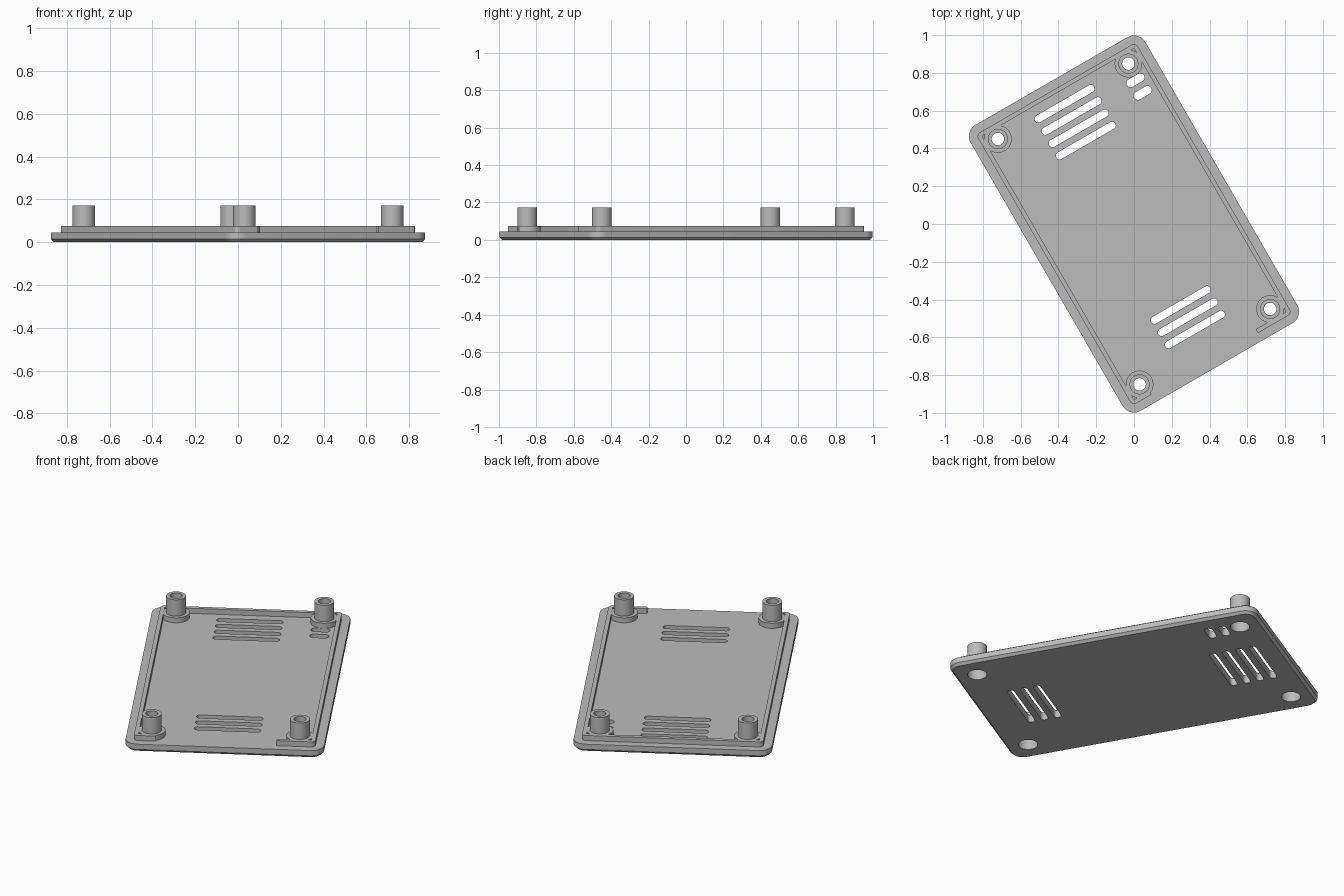
import bpy
import bmesh
from math import cos, sin, pi, radians

cube = bpy.data.objects.get("Cube")
if cube:
    bpy.data.objects.remove(cube, do_unlink=True)

TURN = radians(30)          # the cover lies diagonally on the ground
PLATE_TOP, LIP_TOP, POST_TOP = 0.045, 0.075, 0.172
POSTS = [(sx * 0.399, sy * 0.75) for sx in (-1, 1) for sy in (-1, 1)]
BORE = 0.052

grey = bpy.data.materials.new("plain grey")
grey.use_nodes = True
grey.diffuse_color = (0.5, 0.5, 0.5, 1)
grey.node_tree.nodes["Principled BSDF"].inputs["Base Color"].default_value = grey.diffuse_color


def finish(name, bm, location=(0, 0, 0)):
    """Turn a bmesh into a grey object rotated with the cover."""
    bmesh.ops.recalc_face_normals(bm, faces=bm.faces)
    mesh = bpy.data.meshes.new(name)
    bm.to_mesh(mesh)
    bm.free()
    mesh.materials.append(grey)
    obj = bpy.data.objects.new(name, mesh)
    bpy.context.collection.objects.link(obj)
    u, v, z = location
    obj.location = (u * cos(TURN) - v * sin(TURN), u * sin(TURN) + v * cos(TURN), z)
    obj.rotation_euler.z = TURN
    return obj


def smooth(obj):
    bpy.ops.object.select_all(action='DESELECT')
    obj.select_set(True)
    bpy.context.view_layer.objects.active = obj
    bpy.ops.object.shade_smooth_by_angle(angle=radians(30))


def rounded(hx, hy, r, steps=10):
    """Counter-clockwise rounded rectangle, starting at the front right corner."""
    pts = []
    for k, (sx, sy) in enumerate([(1, -1), (1, 1), (-1, 1), (-1, -1)]):
        for i in range(steps + 1):
            a = (k - 1 + i / steps) * pi / 2
            pts.append((sx * (hx - r) + r * cos(a), sy * (hy - r) + r * sin(a)))
    return pts


def bridge(bm, a, b, closed=True):
    n = len(a)
    for i in range(n if closed else n - 1):
        j = (i + 1) % n
        bm.faces.new((a[i], a[j], b[j], b[i]))


def ring(bm, pts, z):
    return [bm.verts.new((x, y, z)) for x, y in pts]


def prism(bm, pts, z0, z1):
    low, high = ring(bm, pts, z0), ring(bm, pts, z1)
    bridge(bm, low, high)
    bm.faces.new(low[::-1])
    bm.faces.new(high)


def slot(u, v, half, r=0.02, steps=12):
    """Outline of a round-ended slot along the short side."""
    right = [(u + half + r * cos(a), v + r * sin(a))
             for a in (-pi / 2 + pi * i / steps for i in range(steps + 1))]
    return right + [(2 * u - x, 2 * v - y) for x, y in right]


# Base plate with a chamfered lower edge
bm = bmesh.new()
loops = [ring(bm, rounded(0.534 - d, 0.874 - d, 0.07 - d), z)
         for d, z in ((0.014, 0), (0, 0.014), (0, PLATE_TOP))]
bridge(bm, loops[0], loops[1])
bridge(bm, loops[1], loops[2])
bm.faces.new(loops[0][::-1])
bm.faces.new(loops[2])
plate = finish("base_plate", bm)

# Vent slots and screw bores cut through the plate
bm = bmesh.new()
outlines = [slot(0, 0.735 - 0.075 * i, 0.16) for i in range(4)]
outlines += [slot(0, -0.495 - 0.075 * i, 0.16) for i in range(3)]
outlines += [slot(0.387, 0.655 - 0.077 * i, 0.03, 0.022) for i in range(2)]
outlines += [[(u + BORE * cos(i * pi / 24), v + BORE * sin(i * pi / 24)) for i in range(48)]
             for u, v in POSTS]
for pts in outlines:
    prism(bm, pts, -0.1, 0.2)
cutter = finish("opening_cutter", bm)
cutter.hide_render = True
cut = plate.modifiers.new("openings", 'BOOLEAN')
cut.operation = 'DIFFERENCE'
cut.solver = 'EXACT'
cut.object = cutter
bpy.context.view_layer.update()
bpy.context.view_layer.objects.active = plate
bpy.ops.object.modifier_apply(modifier=cut.name)
bpy.data.objects.remove(cutter, do_unlink=True)
smooth(plate)

# Locating lip, open along part of the front short side
bm = bmesh.new()
rails = []
for hx, hy, r in ((0.488, 0.828, 0.024), (0.465, 0.805, 0.006)):
    pts = [(0.28, -hy)] + rounded(hx, hy, r) + [(-0.37, -hy)]
    rails.append([ring(bm, pts, z) for z in (PLATE_TOP, LIP_TOP)])
(out_low, out_high), (in_low, in_high) = rails
for a, b in ((out_low, out_high), (out_high, in_high), (in_high, in_low), (in_low, out_low)):
    bridge(bm, a, b, closed=False)
for end in (0, -1):
    bm.faces.new([loop[end] for loop in (out_low, out_high, in_high, in_low)])
smooth(finish("locating_lip", bm))

# Hollow screw posts with a wide foot and a screw head recess
PROFILE = [(0.033, POST_TOP), (0.053, POST_TOP), (0.053, LIP_TOP), (0.073, LIP_TOP),
           (0.073, PLATE_TOP), (BORE, PLATE_TOP), (BORE, 0.06), (0.033, 0.06)]
for n, (u, v) in enumerate(POSTS, 1):
    bm = bmesh.new()
    rings = [ring(bm, [(r * cos(i * pi / 24), r * sin(i * pi / 24)) for i in range(48)], z)
             for r, z in PROFILE]
    for a, b in zip(rings, rings[1:] + rings[:1]):
        bridge(bm, a, b)
    smooth(finish(f"screw_post_{n}", bm, (u, v, 0)))
